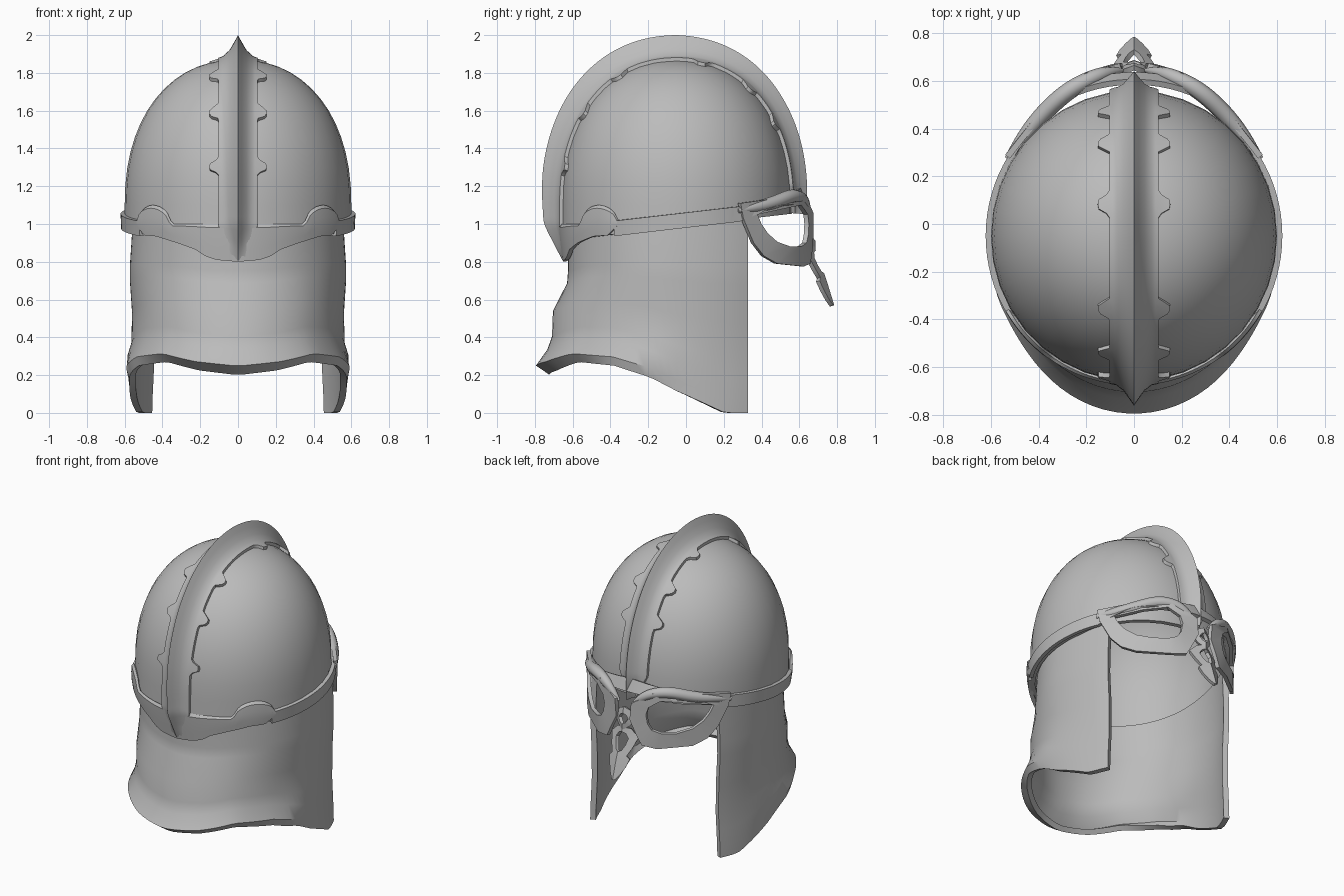
import bpy, bmesh, math
from mathutils import Vector

cube = bpy.data.objects.get("Cube")
if cube:
    bpy.data.objects.remove(cube, do_unlink=True)

steel = bpy.data.materials.new("grey steel")
steel.use_nodes = True
GREY = (0.5, 0.5, 0.5, 1)
steel.diffuse_color = GREY
steel.node_tree.nodes["Principled BSDF"].inputs["Base Color"].default_value = GREY
CY = -0.05  # plan centre of the bowl


def lerp(table, t):
    """Piecewise linear lookup in a table of (key, value), keys rising."""
    if t <= table[0][0]:
        return table[0][1]
    for (a, va), (b, vb) in zip(table, table[1:]):
        if t <= b:
            return va + (vb - va) * (t - a) / (b - a)
    return table[-1][1]


def build(name, rows, thickness=0, closed=False, angle=35):
    """Skin a grid of points, turn it outward, thicken it inward."""
    bm = bmesh.new()
    grid = [[bm.verts.new(p) for p in row] for row in rows]
    for a, b in zip(grid, grid[1:]):
        n = len(a)
        for i in range(n if closed else n - 1):
            j = (i + 1) % n
            bm.faces.new((a[i], a[j], b[j], b[i]))
    bmesh.ops.remove_doubles(bm, verts=bm.verts, dist=0.0005)
    bm.normal_update()
    mid = Vector((0, 0, 0.9))
    if sum(f.normal.dot(f.calc_center_median() - mid) * f.calc_area() for f in bm.faces) < 0:
        bmesh.ops.reverse_faces(bm, faces=bm.faces)
    mesh = bpy.data.meshes.new(name)
    bm.to_mesh(mesh)
    bm.free()
    mesh.materials.append(steel)
    obj = bpy.data.objects.new(name, mesh)
    bpy.context.collection.objects.link(obj)
    bpy.ops.object.select_all(action='DESELECT')
    obj.select_set(True)
    bpy.context.view_layer.objects.active = obj
    if thickness:
        mod = obj.modifiers.new("thickness", 'SOLIDIFY')
        mod.thickness, mod.offset = thickness, -1
        bpy.ops.object.modifier_apply(modifier=mod.name)
    bpy.ops.object.shade_smooth_by_angle(angle=math.radians(angle))


def bowl_scale(z):
    if z < 1.1:
        return 1 - 0.25 * max(0, 1 - z)
    return max(0, 1 - min(1, (z - 1.1) / 0.77) ** 2.2) ** (1 / 2.2)


def around(deg, z, lift=0):
    """Point on the bowl; 0 degrees is the back, 180 the brow."""
    a, r = math.radians(deg), bowl_scale(z)
    return ((0.6 * r + lift) * math.sin(a), CY - (0.61 * r + lift) * math.cos(a), z)


def over(x, deg, lift):
    """Point on the bowl along the crest; 0 degrees is the brow, 180 the back."""
    c, s = math.cos(math.radians(deg)), math.sin(math.radians(deg))
    lo, hi = 0, 1.2
    for _ in range(30):
        m = (lo + hi) / 2
        if math.hypot(x / 0.6, m * c / 0.61) < bowl_scale(1.1 + m * s):
            lo = m
        else:
            hi = m
    return (x, CY + (lo + lift) * c, 1.1 + (lo + lift) * s)


def rim(y):
    return 1.02 + 0.115 * y


# Bowl
rows = []
for i in range(15):
    t = math.radians(i * 90 / 14)
    z = 1.1 + 0.77 * math.sin(t) ** (2 / 2.2)
    rows.append([around(k * 10, z) for k in range(36)])
skirt = [(x, y, rim(y) - 0.03) for x, y, z in rows[0]]
build("bowl", [skirt] + rows, 0.03, True)

# Crest ridge with its scalloped base strip
heights = [(-4, 0.075), (10, 0.085), (45, 0.1), (90, 0.13), (135, 0.12), (165, 0.11), (187, 0.095), (207, 0.02)]
scallops = (40, 58, 80, 114, 135, 161)
rows = []
for i in range(141):
    d = -4 + i * 1.5
    fade = min(1, max(0.3, (d + 10) / 20))
    w = fade * (0.102 + 0.05 * sum(math.exp(-((d - b) / 2.8) ** 4) for b in scallops))
    h = lerp(heights, d)
    half = [(w, -0.01), (w, 0.018), (0.09 * fade, 0.02), (0.075 * fade, max(0.02, 0.2 * h)),
            (0.045 * fade, max(0.022, 0.4 * h)), (0.02 * fade, 0.72 * h)]
    section = [(-x, l) for x, l in half] + [(0, h)] + [(x, l) for x, l in reversed(half)]
    rows.append([over(x, d, l) for x, l in section])
build("crest", rows)

# Rim band, rising and swelling over the brow
low, high = [], []
for k in range(58, 303, 4):
    front = max(0, 1 - abs(k - 180) / 58)
    swell = 0.022 + 0.055 * min(1, front * 2)
    y = around(k, 1.05, swell)[1]
    low.append(around(k, rim(y) - 0.04 + 0.06 * min(1, front * 3), swell))
    high.append(around(k, rim(y) + 0.04 + 0.06 * front, (swell + 0.022) / 2))
build("rim_band", [low, high], 0.025)

# Back plate with a rounded lobe on each side
plate_low = [(0, 0.8), (11, 0.81), (17, 0.83), (22, 0.865), (32, 0.9), (45, 0.935), (54, 0.94), (60, 0.99)]
levels = [(0, 0.022), (0.3, 0.022), (0.6, 0.022), (0.9, 0.02), (1, 0.006)]
rows = [[] for _ in levels]
for k in range(-60, 61, 2):
    lobe = max(0, 1 - (abs(k) - 48) ** 2 / 150) ** 0.5
    bottom, top = lerp(plate_low, abs(k)), 1.0 + 0.1 * lobe
    for row, (f, lift) in zip(rows, levels):
        row.append(around(k, bottom + (top - bottom) * f, lift))
build("back_plate", rows, 0.025)

# Neck guard with cheek flaps: (height fraction, outward flare)
flare = [(1, 0), (0.75, 0), (0.66, 0.005), (0.46, 0.08), (0.275, 0.085), (0.18, 0.11), (0.065, 0.17), (0, 0.1)]
hem = [(0, 0.2), (18, 0.225), (36, 0.27), (58, 0.25), (76, 0.19), (93, 0.1), (111, 0), (122, 0)]
rows = []
for f, out in flare:
    row = []
    for k in range(-122, 123, 4):
        a = math.radians(k)
        s, c = math.sin(a), math.cos(a)
        z = lerp(hem, abs(k))
        z += (rim(CY - 0.6 * c) - 0.01 - z) * f
        # the hem also kicks out a little at each side
        kick = 0.035 * math.exp(-((abs(k) - 72) / 22) ** 2 - ((z - 0.27) / 0.09) ** 2)
        o = out * max(0, c) ** 2.3 + kick
        row.append(((0.565 + o + 0.008 * math.cos(f * 9)) * s,
                    CY - ((0.575 if c > 0 else 0.715) + o) * c, z))
    rows.append(row)
build("neck_guard", rows, 0.035)

# Eye guards: outer and inner loops as (x, z), wrapped round the face
face_plan = [(0, 0.68), (0.1, 0.67), (0.2, 0.635), (0.3, 0.575), (0.42, 0.455), (0.54, 0.29)]
eye_outer = [(0.54, 1.11), (0.53, 1.03), (0.49, 0.9), (0.45, 0.83), (0.39, 0.79), (0.22, 0.775),
             (0.13, 0.79), (0.09, 0.87), (0.05, 0.95), (0.06, 1.06), (0.2, 1.15), (0.37, 1.14)]
eye_inner = [(0.475, 1.05), (0.46, 1.0), (0.435, 0.95), (0.39, 0.905), (0.32, 0.88), (0.24, 0.88),
             (0.19, 0.9), (0.165, 0.94), (0.155, 1.0), (0.17, 1.05), (0.24, 1.1), (0.36, 1.08)]
brow_path = [(0.53, 1.07, 0.4), (0.47, 1.085, 0.9), (0.38, 1.11, 1.1), (0.28, 1.15, 1.1),
             (0.18, 1.14, 1), (0.1, 1.09, 0.75), (0.05, 1.04, 0.3)]
for side, s in (("left", 1), ("right", -1)):
    build(side + "_eye_guard", [[(s * x, lerp(face_plan, x), z) for x, z in loop]
                                for loop in (eye_outer, eye_inner)], 0.025, True)
    # Brow: a tapered rounded bar
    curve = bpy.data.curves.new(side + "_brow", 'CURVE')
    curve.dimensions = '3D'
    curve.bevel_depth, curve.bevel_resolution = 0.034, 2
    curve.use_fill_caps = True
    spline = curve.splines.new('NURBS')
    spline.points.add(len(brow_path) - 1)
    for point, (x, z, r) in zip(spline.points, brow_path):
        point.co = (s * x, lerp(face_plan, x) - 0.03, z, 1)
        point.radius = r
    spline.use_endpoint_u, spline.order_u, spline.resolution_u = True, 3, 4
    curve.materials.append(steel)
    bpy.context.collection.objects.link(bpy.data.objects.new(side + "_brow", curve))

# Nose guard, keeled along its middle: pierced knot, pierced shield, pointed tip
nose_y = [(0.57, 0.785), (0.7, 0.745), (0.8, 0.71), (0.88, 0.68), (0.93, 0.69), (1.02, 0.665)]


def nose_point(x, z):
    return (x, lerp(nose_y, z) - 0.5 * abs(x), z)


def pierced(name, outer, inner):
    loops = [half + [(-x, z) for x, z in reversed(half) if x > 0] for half in (outer, inner)]
    build(name, [[nose_point(x, z) for x, z in loop] for loop in loops], 0.022, True)


pierced("nose_knot", [(0, 1.02), (0.04, 1.0), (0.075, 0.95), (0.045, 0.9), (0, 0.87)],
        [(0, 0.98), (0.02, 0.97), (0.035, 0.945), (0.02, 0.92), (0, 0.91)])
pierced("nose_shield", [(0, 0.89), (0.05, 0.88), (0.1, 0.83), (0.075, 0.76), (0.05, 0.71), (0, 0.69)],
        [(0, 0.86), (0.025, 0.85), (0.045, 0.82), (0.035, 0.78), (0.02, 0.75), (0, 0.74)])
tip = [(0.05, 0.72), (0.075, 0.7), (0.06, 0.65), (0.035, 0.6), (0.01, 0.57)]
build("nose_tip", [[nose_point(s * x, z) for s in (-1, 0, 1)] for x, z in tip], 0.022)
